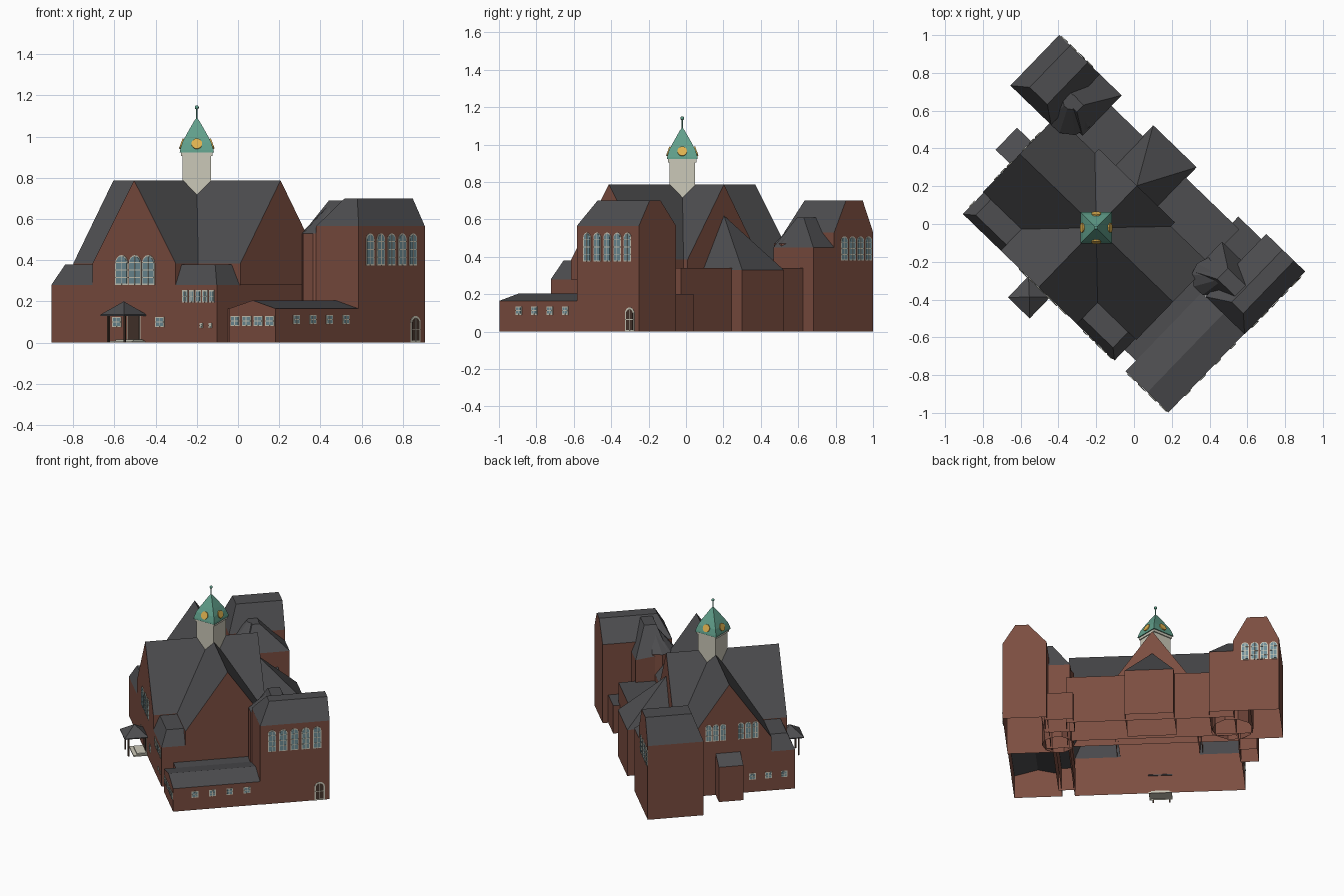
import bpy, bmesh
from math import radians, cos, sin, pi
from mathutils import Matrix

if "Cube" in bpy.data.objects:
    bpy.data.objects.remove(bpy.data.objects["Cube"])

# Building is turned 44 degrees in plan; the local origin is the roof crossing
CENTRE = Matrix.Translation((-0.2, -0.02, 0))
PLAN = CENTRE @ Matrix.Rotation(radians(-44), 4, 'Z')


def mat(name, rgb):
    m = bpy.data.materials.new(name)
    m.diffuse_color = (*rgb, 1)
    m.use_nodes = True
    m.node_tree.nodes["Principled BSDF"].inputs["Base Color"].default_value = m.diffuse_color
    return m


BRICK = mat("brick", (0.2, 0.075, 0.052))
SLATE = mat("slate", (0.075, 0.075, 0.08))
COPPER = mat("copper_green", (0.12, 0.35, 0.26))
STONE = mat("pale_stone", (0.6, 0.58, 0.48))
GOLD = mat("gold", (0.75, 0.45, 0.08))
GLASS = mat("glass", (0.16, 0.27, 0.31))
DARK = mat("dark_wood", (0.06, 0.035, 0.025))


def finish(name, bm, mats, matrix=PLAN):
    me = bpy.data.meshes.new(name)
    bm.to_mesh(me)
    bm.free()
    for m in mats:
        me.materials.append(m)
    me.transform(matrix)
    ob = bpy.data.objects.new(name, me)
    bpy.context.collection.objects.link(ob)
    return ob


def solid(name, pts, mats=(BRICK, SLATE), open_bottom=True, open_top=False, matrix=PLAN):
    """Convex body; faces that look upward take the second material."""
    bm = bmesh.new()
    for p in pts:
        bm.verts.new(p)
    bmesh.ops.convex_hull(bm, input=bm.verts)
    bmesh.ops.dissolve_limit(bm, angle_limit=0.01, verts=bm.verts, edges=bm.edges)
    bmesh.ops.recalc_face_normals(bm, faces=bm.faces)
    bm.normal_update()
    for f in bm.faces:
        if f.normal.z > 0.3 and len(mats) > 1:
            f.material_index = 1
    kill = [f for f in bm.faces if (open_bottom and f.normal.z < -0.9) or (open_top and f.normal.z > 0.9)]
    bmesh.ops.delete(bm, geom=kill, context='FACES')
    return finish(name, bm, mats, matrix)


def rect(a0, a1, b0, b1, z):
    return [(a, b, z) for a in (a0, a1) for b in (b0, b1)]


def box(name, a0, a1, b0, b1, z0, z1, **kw):
    return solid(name, rect(a0, a1, b0, b1, z0) + rect(a0, a1, b0, b1, z1), **kw)


def ring(x, y, r, z, n, turn=0.0):
    return [(x + r * cos(2 * pi * i / n + turn), y + r * sin(2 * pi * i / n + turn), z) for i in range(n)]


# Main walls and the crossing gabled arms
box("main_walls", -0.558, 0.558, -0.438, 0.28, 0, 0.28, open_top=True)
solid("nave_arm", rect(-0.28, 0.28, -0.438, 0.31, 0.28) + rect(-0.28, 0.28, -0.438, 0.31, 0.385)
      + [(0, -0.438, 0.787), (0, 0.31, 0.787)])
solid("transept_arm", rect(-0.562, 0.565, -0.28, 0.28, 0.28) + rect(-0.562, 0.565, -0.28, 0.28, 0.385)
      + [(-0.562, 0, 0.787), (0.565, 0, 0.787)])

# Hipped corner roofs either side of the front gable
for s, side in ((-1, "left"), (1, "right")):
    solid(side + "_corner_roof", rect(s * 0.26, s * 0.558, -0.438, -0.2, 0.28)
          + rect(s * 0.27, s * 0.505, -0.395, -0.2, 0.38))

# Back range: low flat block and hipped chancel
box("back_range", -0.55, 0.55, 0.28, 0.52, 0, 0.34)
solid("chancel", rect(-0.16, 0.16, 0.31, 0.6, 0) + rect(-0.16, 0.16, 0.31, 0.6, 0.33) + [(0, 0.31, 0.62)])

# Right hall, with the cross-roofed link and stair turret on its inner side
solid("right_hall", rect(0.67, 0.957, 0.14, 0.602, 0) + rect(0.67, 0.957, 0.14, 0.602, 0.565)
      + rect(0.79, 0.875, 0.215, 0.602, 0.70))
solid("right_link", rect(0.53, 0.7, 0.19, 0.41, 0) + rect(0.53, 0.7, 0.19, 0.19, 0.53)
      + rect(0.53, 0.7, 0.41, 0.41, 0.5) + rect(0.65, 0.8, 0.25, 0.33, 0.69))
box("right_back_step", 0.5, 0.69, 0.4, 0.565, 0, 0.2)
solid("right_turret", ring(0.62, 0.235, 0.105, 0, 10) + ring(0.62, 0.235, 0.105, 0.53, 10)
      + ring(0.66, 0.27, 0.03, 0.66, 10))

# Left hall with its lower side roof and half-round inner end
solid("left_hall", rect(-0.85, -0.55, 0.226, 0.598, 0) + rect(-0.85, -0.85, 0.226, 0.598, 0.53)
      + rect(-0.55, -0.55, 0.226, 0.598, 0.53) + rect(-0.77, -0.64, 0.29, 0.598, 0.70))
solid("left_hall_side", rect(-0.66, -0.39, 0.3, 0.598, 0) + rect(-0.66, -0.39, 0.3, 0.598, 0.45)
      + rect(-0.66, -0.5, 0.37, 0.42, 0.61))
solid("left_turret", ring(-0.53, 0.355, 0.135, 0, 10) + ring(-0.53, 0.355, 0.135, 0.47, 10)
      + ring(-0.56, 0.385, 0.04, 0.61, 10))
solid("left_entry_block", rect(-0.67, -0.55, -0.073, 0.09, 0) + rect(-0.67, -0.55, -0.073, 0.09, 0.25)
      + rect(-0.56, -0.55, -0.073, 0.09, 0.30))

# Low side wing with a shallow ridge
solid("side_wing", rect(0.64, 0.954, -0.438, 0.14, 0) + rect(0.64, 0.954, -0.438, 0.14, 0.165)
      + [(0.80, -0.438, 0.205), (0.80, 0.14, 0.205)])
solid("side_wing_link", rect(0.55, 0.66, -0.36, 0.2, 0) + rect(0.55, 0.66, -0.36, 0.2, 0.165))

# Wall faces used to place openings: (along, depth) -> local plan position
FACE = {
    'S': lambda w: lambda s, z, d: (s, w - d, z),
    'N': lambda w: lambda s, z, d: (s, w + d, z),
    'E': lambda w: lambda s, z, d: (w + d, s, z),
    'W': lambda w: lambda s, z, d: (w - d, s, z),
}


def outline(c, z0, z1, w, arched):
    r = w / 2
    pts = [(c - r, z0), (c + r, z0)]
    if not arched:
        return pts + [(c + r, z1), (c - r, z1)]
    return pts + [(c + r * cos(pi * i / 8), z1 - r + r * sin(pi * i / 8)) for i in range(9)]


def openings(name, face, wall, centres, z0, z1, w, arched=True, bars=1, fill=GLASS, edge=0.006):
    """Row of framed openings: pale surround, raised pane and glazing bars."""
    put = FACE[face](wall)
    bm = bmesh.new()

    def plate(pts, depth, index):
        front = [bm.verts.new(put(s, z, depth)) for s, z in pts]
        back = [bm.verts.new(put(s, z, 0.0005)) for s, z in pts]
        n = len(pts)
        fs = [bm.faces.new(front)]
        fs += [bm.faces.new((front[i], back[i], back[(i + 1) % n], front[(i + 1) % n])) for i in range(n)]
        for f in fs:
            f.material_index = index
    for c in centres:
        plate(outline(c, z0, z1, w, arched), 0.003, 0)
        plate(outline(c, z0 + edge, z1 - edge, w - 2 * edge, arched), 0.0045, 1)
        if bars:
            plate(outline(c, z0, z1 - edge, 0.004, False), 0.006, 0)
            for k in range(1, bars + 1):
                z = z0 + (z1 - z0) * k / (bars + 1)
                plate(outline(c, z - 0.002, z + 0.002, w - edge, False), 0.006, 0)
    bmesh.ops.recalc_face_normals(bm, faces=bm.faces)
    return finish(name, bm, (STONE, fill))


def row(mid, step, n):
    return [mid + step * (i - (n - 1) / 2) for i in range(n)]


openings("front_gable_windows", 'S', -0.438, row(0.008, 0.09, 3), 0.28, 0.425, 0.085, bars=3)
openings("front_lower_windows", 'S', -0.438, [-0.115, 0.175], 0.075, 0.125, 0.06, False)
openings("front_band_windows", 'S', -0.438, row(0.435, 0.045, 5), 0.195, 0.255, 0.036, False)
openings("front_tiny_windows", 'S', -0.438, [0.455, 0.515], 0.072, 0.095, 0.022, False)
openings("wing_front_windows", 'S', -0.438, row(0.80, 0.078, 4), 0.08, 0.13, 0.06, False)
openings("wing_side_windows", 'E', 0.954, row(-0.12, 0.115, 4), 0.09, 0.135, 0.045, False)
openings("right_hall_windows", 'E', 0.957, row(0.368, 0.075, 5), 0.375, 0.53, 0.055, bars=3)
openings("right_hall_door", 'E', 0.957, [0.535], 0, 0.13, 0.07, fill=DARK, edge=0.01)
openings("left_hall_windows", 'N', 0.598, row(-0.72, 0.062, 4), 0.38, 0.51, 0.052, bars=3)
openings("left_gable_windows", 'W', -0.562, row(-0.125, 0.048, 3) + row(0.09, 0.048, 3), 0.39, 0.51, 0.042, bars=2)
openings("left_lower_windows", 'W', -0.558, row(-0.26, 0.105, 3), 0.09, 0.135, 0.045, False)

# Entrance porch: door, steps, posts and pyramid roof
openings("entrance_door", 'S', -0.438, [0.0], 0.01, 0.135, 0.09, False, bars=0, fill=DARK)
box("entrance_step_low", -0.075, 0.075, -0.53, -0.435, 0, 0.008, mats=(STONE,))
box("entrance_step_high", -0.06, 0.06, -0.505, -0.435, 0.008, 0.016, mats=(STONE,))
for side, a in (("left", -0.055), ("right", 0.055)):
    box("porch_post_" + side, a - 0.005, a + 0.005, -0.565, -0.555, 0, 0.135, mats=(DARK,))
solid("porch_roof", rect(-0.08, 0.08, -0.59, -0.433, 0.13) + rect(-0.08, 0.08, -0.59, -0.433, 0.136)
      + [(0, -0.51, 0.2)], mats=(SLATE,), open_bottom=False)

# Crossing tower, square to the world axes
box("tower_shaft", -0.069, 0.069, -0.069, 0.069, 0.69, 0.92, mats=(STONE,), matrix=CENTRE)
box("tower_cornice", -0.076, 0.076, -0.076, 0.076, 0.905, 0.925, mats=(STONE,), open_bottom=False, matrix=CENTRE)

# Bell-shaped copper roof: stacked squares
bm = bmesh.new()
rings = []
for h, z in ((0.083, 0.922), (0.081, 0.935), (0.07, 0.972), (0.05, 1.01), (0.03, 1.045), (0.013, 1.075), (0.002, 1.09)):
    rings.append([bm.verts.new((x * h, y * h, z)) for x, y in ((-1, -1), (1, -1), (1, 1), (-1, 1))])
for lo, hi in zip(rings, rings[1:]):
    for i in range(4):
        bm.faces.new((lo[i], lo[(i + 1) % 4], hi[(i + 1) % 4], hi[i]))
bm.faces.new(rings[0][::-1])
bm.faces.new(rings[-1])
finish("tower_roof", bm, (COPPER,), CENTRE)

# Four clock faces lying on the roof slope, finial rod and ball
for k in range(4):
    bm = bmesh.new()
    bmesh.ops.create_cone(bm, cap_ends=True, segments=20, radius1=0.026, radius2=0.026, depth=0.012)
    finish("clock_face_%d" % k, bm, (GOLD,), CENTRE @ Matrix.Rotation(k * pi / 2, 4, 'Z')
           @ Matrix.Translation((0, -0.072, 0.964)) @ Matrix.Rotation(radians(70), 4, 'X'))
solid("finial_rod", ring(0, 0, 0.004, 1.08, 8) + ring(0, 0, 0.003, 1.14, 8), mats=(COPPER,), matrix=CENTRE)
bm = bmesh.new()
bmesh.ops.create_uvsphere(bm, u_segments=12, v_segments=8, radius=0.01)
ball = finish("finial_ball", bm, (COPPER,), CENTRE @ Matrix.Translation((0, 0, 1.141)))
for p in ball.data.polygons:
    p.use_smooth = True
